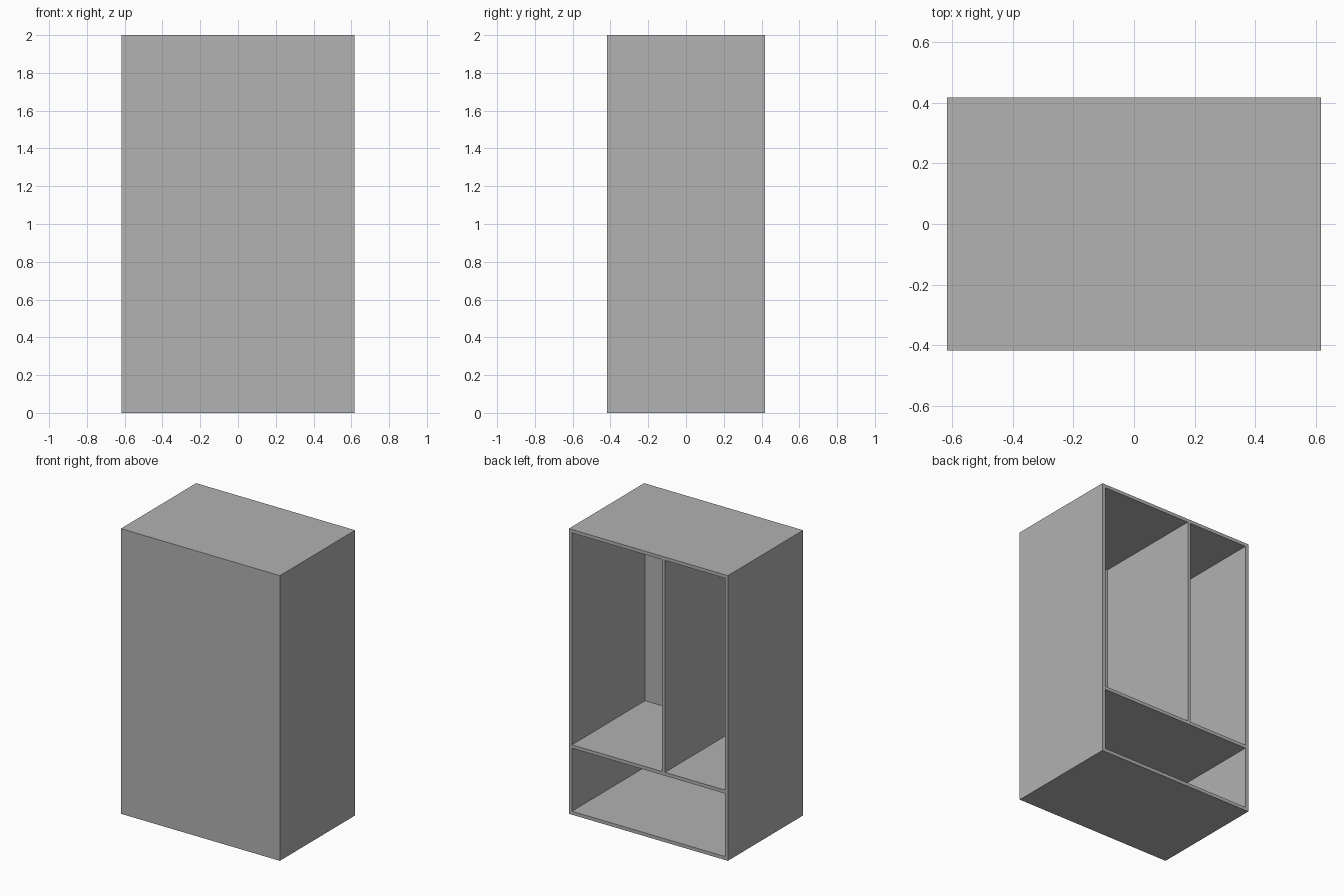
import bpy

# Remove the default cube
default = bpy.data.objects.get("Cube")
if default:
    bpy.data.objects.remove(default, do_unlink=True)

# Overall size and board thickness
WIDTH, DEPTH, HEIGHT = 1.234, 0.834, 2.0
T = 0.024
X, Y = WIDTH / 2, DEPTH / 2
SHELF_TOP = 0.49
DIVIDER_X = -0.117

grey = bpy.data.materials.new("plain_grey")
grey.use_nodes = True
colour = (0.445, 0.445, 0.445, 1)
grey.diffuse_color = colour
grey.node_tree.nodes["Principled BSDF"].inputs["Base Color"].default_value = colour


def board(name, low, high):
    """Box-shaped board between two opposite corners."""
    centre = [(a + b) / 2 for a, b in zip(low, high)]
    size = [b - a for a, b in zip(low, high)]
    bpy.ops.mesh.primitive_cube_add(size=1, location=centre)
    obj = bpy.context.object
    obj.name = name
    obj.scale = size
    bpy.ops.object.transform_apply(location=False, rotation=False, scale=True)
    obj.data.materials.append(grey)
    return obj


inner_x = X - T
inner_front = -Y + T

# Closed front, open back
board("front_panel", (-X, -Y, 0), (X, inner_front, HEIGHT))

# Side walls
board("left_side", (inner_x, inner_front, 0), (X, Y, HEIGHT))
board("right_side", (-X, inner_front, 0), (-inner_x, Y, HEIGHT))

# Horizontal boards between the sides
for name, top in (("bottom_panel", T), ("shelf", SHELF_TOP), ("top_panel", HEIGHT)):
    board(name, (-inner_x, inner_front, top - T), (inner_x, Y, top))

# Upright divider above the shelf
board("divider", (DIVIDER_X - T / 2, inner_front, SHELF_TOP),
      (DIVIDER_X + T / 2, Y, HEIGHT - T))
